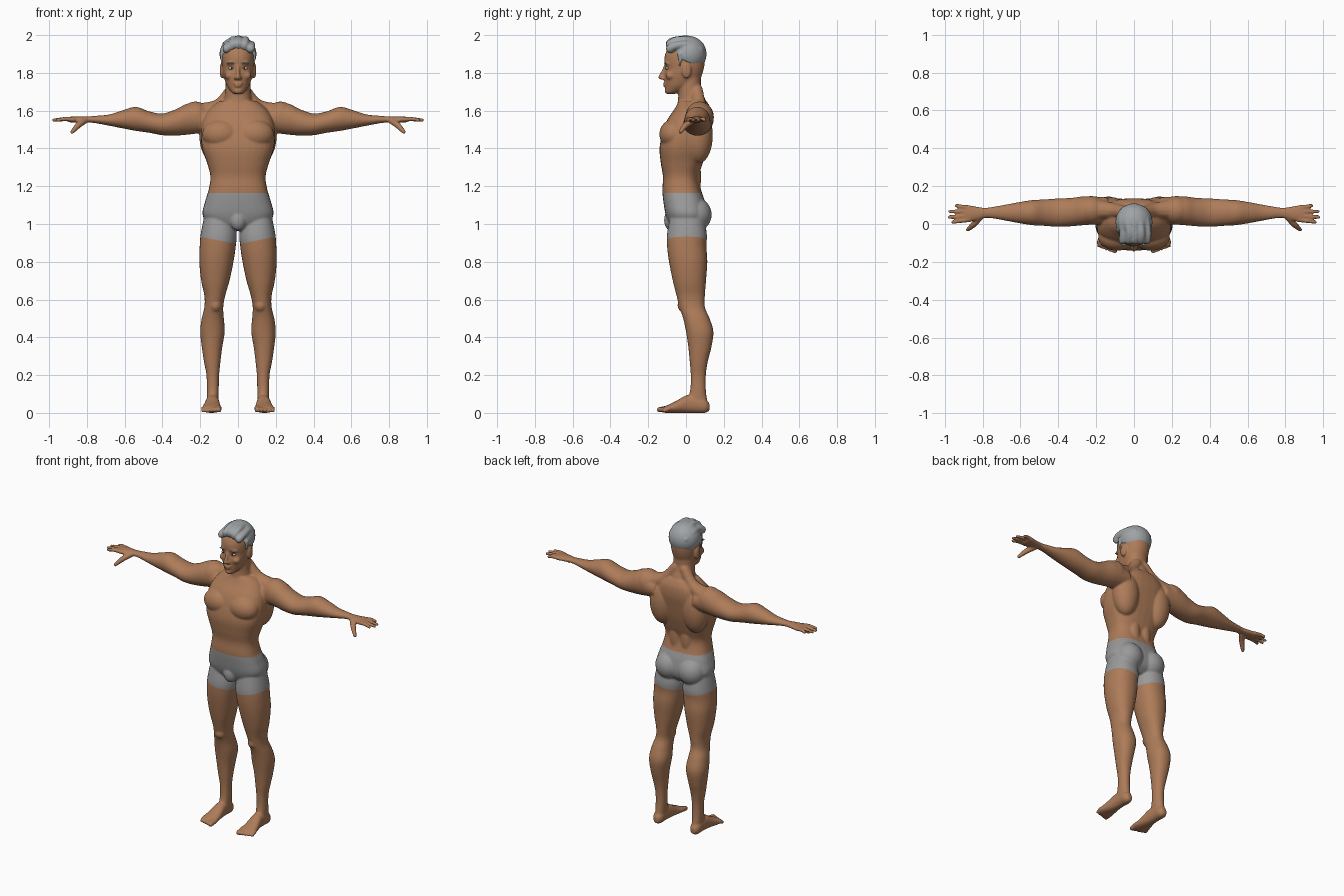
import bpy, bmesh, math
from mathutils import Matrix, Vector

if "Cube" in bpy.data.objects:
    bpy.data.objects.remove(bpy.data.objects["Cube"], do_unlink=True)


def material(name, colour):
    mat = bpy.data.materials.new(name)
    mat.use_nodes = True
    mat.diffuse_color = (*colour, 1)
    shader = next(n for n in mat.node_tree.nodes if n.type == "BSDF_PRINCIPLED")
    shader.inputs["Base Color"].default_value = (*colour, 1)
    shader.inputs["Roughness"].default_value = 0.8
    return mat


skin = material("skin", (0.42, 0.20, 0.10))
shorts_grey = material("shorts grey", (0.32, 0.32, 0.32))
hair_grey = material("hair grey", (0.35, 0.37, 0.38))
eye_white = material("eye white", (0.6, 0.62, 0.64))
eye_dark = material("eye dark", (0.04, 0.04, 0.05))


def spline(rows, steps=5):
    """Smooth curve through rows of numbers."""
    out = []
    for i in range(len(rows) - 1):
        p0, p1, p2 = rows[max(i - 1, 0)], rows[i], rows[i + 1]
        p3 = rows[min(i + 2, len(rows) - 1)]
        for k in range(steps):
            t = k / steps
            out.append([b + t * (c - a + t * (2 * a - 5 * b + 4 * c - d + t * (3 * b - a - 3 * c + d))) / 2
                        for a, b, c, d in zip(p0, p1, p2, p3)])
    return out + [list(rows[-1])]


def loft(bm, axis, rows, power=2.2, sides=32):
    """Closed skin over rings (position, low a, high a, low b, high b) along an axis."""
    rings = []
    for pos, a0, a1, b0, b1 in spline(rows):
        ring = []
        for i in range(sides):
            ang = math.tau * i / sides
            c, s = math.cos(ang), math.sin(ang)
            a = (a0 + a1) / 2 + (a1 - a0) / 2 * math.copysign(abs(c) ** (2 / power), c)
            b = (b0 + b1) / 2 + (b1 - b0) / 2 * math.copysign(abs(s) ** (2 / power), s)
            co = [a, b]
            co.insert("xyz".index(axis), pos)
            ring.append(bm.verts.new(co))
        rings.append(ring)
    for low, high in zip(rings, rings[1:]):
        for i in range(sides):
            j = (i + 1) % sides
            bm.faces.new((low[i], low[j], high[j], high[i]))
    bm.faces.new(rings[0])
    bm.faces.new(rings[-1])


def blob(bm, centre, radii):
    bmesh.ops.create_uvsphere(bm, u_segments=28, v_segments=18, radius=1,
                              matrix=Matrix.Translation(centre) @ Matrix.Diagonal((*radii, 1)))


def chain(bm, points, steps=8):
    """Soft tapered tube through points (x, y, z, radius)."""
    for x, y, z, r in spline(points, steps):
        bmesh.ops.create_icosphere(bm, subdivisions=2, radius=r, matrix=Matrix.Translation((x, y, z)))


def mirror_copy(bm):
    geom = bmesh.ops.duplicate(bm, geom=bm.verts[:] + bm.edges[:] + bm.faces[:])["geom"]
    verts = [g for g in geom if isinstance(g, bmesh.types.BMVert)]
    bmesh.ops.scale(bm, vec=(-1, 1, 1), verts=verts)


def finish(bm, name, mats, voxel=None, smooth=4):
    """Make an object; with a voxel size, fuse the parts into one smooth surface."""
    bmesh.ops.recalc_face_normals(bm, faces=bm.faces[:])
    mesh = bpy.data.meshes.new(name)
    bm.to_mesh(mesh)
    bm.free()
    obj = bpy.data.objects.new(name, mesh)
    bpy.context.scene.collection.objects.link(obj)
    if voxel:
        fuse = obj.modifiers.new("fuse", "REMESH")
        fuse.mode, fuse.voxel_size = "VOXEL", voxel
        soften = obj.modifiers.new("soften", "SMOOTH")
        soften.factor, soften.iterations = 0.5, smooth
        bpy.context.view_layer.update()
        fused = bpy.data.meshes.new_from_object(obj.evaluated_get(bpy.context.evaluated_depsgraph_get()))
        obj.modifiers.clear()
        obj.data = fused
    for mat in mats:
        obj.data.materials.append(mat)
    for face in obj.data.polygons:
        face.use_smooth = True
    return obj


body = bmesh.new()

# Leg
loft(body, "z", [
    (1.06, .03, .175, -.08, .09), (.95, .008, .197, -.1, .11), (.88, .012, .203, -.1, .108),
    (.8, .024, .205, -.09, .113), (.7, .045, .195, -.07, .106), (.62, .068, .178, -.05, .1),
    (.56, .078, .178, -.035, .1), (.5, .075, .192, -.015, .125), (.43, .07, .2, 0, .145),
    (.35, .083, .192, .012, .135), (.27, .093, .18, .02, .115), (.2, .1, .167, .025, .105),
    (.12, .102, .165, .022, .105), (.05, .104, .165, 0, .115)])
blob(body, (.12, -.005, .57), (.035, .04, .04))

# Foot and toes
loft(body, "y", [
    (.124, .12, .15, .012, .05), (.1, .104, .167, 0, .075), (.05, .102, .169, 0, .095),
    (0, .098, .173, 0, .092), (-.05, .092, .184, 0, .064), (-.09, .088, .192, 0, .045),
    (-.115, .09, .188, 0, .034)])
for i in range(5):
    x, r = .102 + .021 * i, .017 - .0015 * i
    tip = -.14 + .006 * i
    chain(body, [(x, -.09, .024, r), (x, tip, r, r * .9)])

# Arm
loft(body, "x", [
    (.14, 0, .14, 1.49, 1.61), (.25, -.005, .147, 1.475, 1.64), (.33, -.012, .138, 1.468, 1.607),
    (.4, -.015, .135, 1.47, 1.585), (.47, -.01, .13, 1.483, 1.596), (.54, -.006, .126, 1.493, 1.62),
    (.61, .005, .115, 1.506, 1.602), (.68, .018, .102, 1.52, 1.58), (.75, .03, .09, 1.533, 1.573),
    (.79, .031, .086, 1.537, 1.57), (.83, .02, .092, 1.536, 1.57), (.88, .01, .1, 1.537, 1.569),
    (.9, .013, .097, 1.54, 1.566)], power=2)
blob(body, (.225, .072, 1.565), (.082, .076, .083))

# Fingers and thumb
for base, tip_x, tip_y in ((.022, .957, .01), (.044, .976, .036), (.066, .972, .066), (.087, .938, .097)):
    chain(body, [(.87, base, 1.553, .013), (.915, (base + tip_y) / 2, 1.556, .012),
                 (tip_x, tip_y, 1.55, .01)])
chain(body, [(.81, .04, 1.548, .018), (.845, .0, 1.523, .017), (.878, -.03, 1.487, .011)])

# Trapezius, chest, back and seat muscles
chain(body, [(.03, .055, 1.71, .035), (.1, .07, 1.625, .04), (.2, .075, 1.58, .06)])
blob(body, (.09, -.068, 1.475), (.1, .073, .078))
blob(body, (.12, .065, 1.47), (.085, .077, .15))
blob(body, (.04, .035, 1.25), (.045, .045, .14))
blob(body, (.083, .05, 1.05), (.088, .086, .09))

# Face details on one side
blob(body, (.03, -.097, 1.85), (.03, .017, .01))
blob(body, (.046, -.082, 1.785), (.025, .026, .022))
blob(body, (.011, -.122, 1.772), (.01, .013, .009))
blob(body, (.086, .003, 1.812), (.011, .025, .042))
mirror_copy(body)

# Torso
loft(body, "z", [
    (.965, -.06, .06, -.06, .06), (1, -.15, .15, -.088, .1), (1.05, -.188, .188, -.108, .112),
    (1.12, -.174, .174, -.12, .1), (1.18, -.156, .156, -.125, .08), (1.25, -.146, .146, -.122, .068),
    (1.32, -.163, .163, -.133, .088), (1.4, -.19, .19, -.14, .11), (1.48, -.197, .197, -.125, .125),
    (1.55, -.185, .185, -.1, .135), (1.61, -.15, .15, -.06, .13), (1.65, -.1, .1, -.04, .11)], power=2.6)
blob(body, (0, -.08, 1.02), (.043, .036, .055))

# Neck and head
loft(body, "z", [
    (1.58, -.09, .09, -.055, .125), (1.66, -.072, .072, -.042, .102),
    (1.72, -.066, .066, -.042, .08), (1.8, -.066, .066, -.04, .08)])
loft(body, "z", [
    (1.688, -.02, .02, -.1, -.06), (1.7, -.036, .036, -.108, -.03), (1.73, -.058, .058, -.11, .03),
    (1.76, -.07, .07, -.114, .07), (1.79, -.078, .078, -.115, .085), (1.825, -.083, .083, -.109, .095),
    (1.86, -.086, .086, -.115, .1), (1.9, -.085, .085, -.11, .1), (1.94, -.072, .072, -.088, .085),
    (1.97, -.04, .04, -.04, .05)])
chain(body, [(0, -.106, 1.842, .009), (0, -.122, 1.805, .01), (0, -.134, 1.777, .013)])
blob(body, (0, -.108, 1.744), (.026, .014, .006))
blob(body, (0, -.106, 1.731), (.021, .015, .007))
blob(body, (0, -.098, 1.704), (.024, .016, .016))
figure = finish(body, "body", [skin, shorts_grey], voxel=.0058)

# Shorts: cut clean waist and hem lines, then colour between them
waist, hem, slope = 1.165, .893, .2
cut = bmesh.new()
cut.from_mesh(figure.data)
for height, normal in ((waist, (0, 0, 1)), (hem, (-slope, 0, 1)), (hem, (slope, 0, 1))):
    near = [f for f in cut.faces if abs(f.calc_center_median().x) < .3]
    geom = near + list({e for f in near for e in f.edges}) + list({v for f in near for v in f.verts})
    bmesh.ops.bisect_plane(cut, geom=geom, plane_co=(0, 0, height),
                           plane_no=Vector(normal).normalized(), dist=1e-5)
for face in cut.faces:
    c = face.calc_center_median()
    face.material_index = int(abs(c.x) < .3 and hem + slope * abs(c.x) < c.z < waist)
    face.smooth = True
cut.to_mesh(figure.data)
cut.free()

# Hair: cap trimmed along a sloping hairline, with swept locks on top
hair = bmesh.new()
blob(hair, (0, .012, 1.9), (.098, .097, .096))
trim = bmesh.ops.bisect_plane(hair, geom=hair.verts[:] + hair.edges[:] + hair.faces[:],
                              plane_co=(0, 0, 1.86), plane_no=Vector((0, .55, 1)).normalized(),
                              clear_inner=True)
bmesh.ops.holes_fill(hair, edges=[e for e in hair.edges if e.is_boundary])
for i in range(-2, 3):
    x, drop = .032 * i, .007 * i * i
    lift = .006 * (i % 2)
    chain(hair, [(x, -.078, 1.935 - drop / 2, .018), (x + .004, -.085, 1.958 - drop, .022),
                 (x + .008, -.045, 1.974 + lift - drop, .021), (x, .02, 1.977 - drop, .02),
                 (x * .8, .075, 1.95 - drop, .018)])
for side in (-1, 1):
    chain(hair, [(side * .084, -.03, 1.9, .014), (side * .083, -.033, 1.84, .006)])
finish(hair, "hair", [hair_grey], voxel=.006, smooth=3)

# Eyes, irises and eyebrows
for name, mat, centre, radii in (
        ("eyes", eye_white, (.034, -.095, 1.825), (.017, .014, .008)),
        ("irises", eye_dark, (.033, -.104, 1.825), (.006, .007, .006)),
        ("eyebrows", hair_grey, (.036, -.108, 1.851), (.023, .008, .004))):
    part = bmesh.new()
    blob(part, centre, radii)
    mirror_copy(part)
    finish(part, name, [mat])
